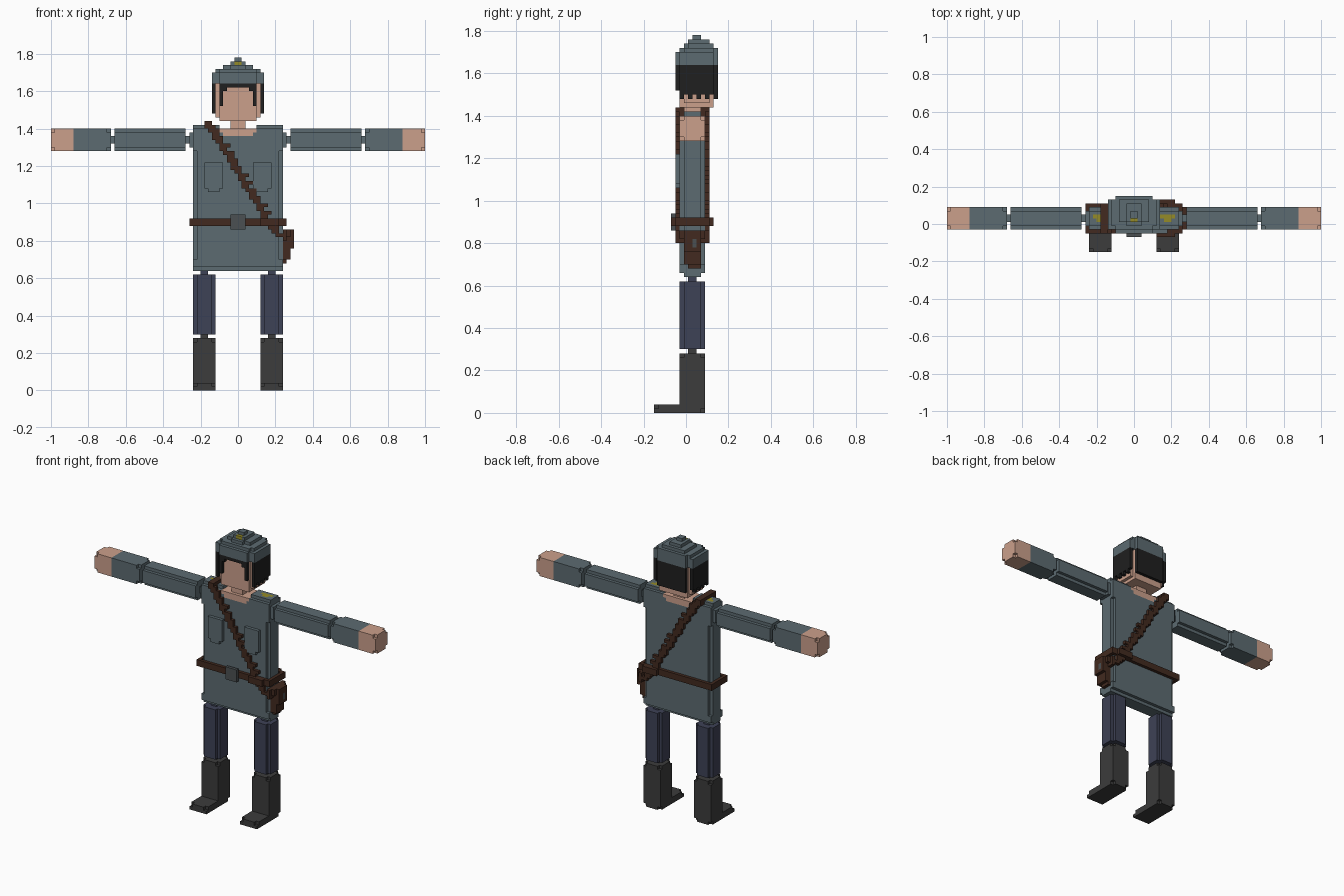
import bpy, bmesh, math

if "Cube" in bpy.data.objects:
    bpy.data.objects.remove(bpy.data.objects["Cube"])

U = 0.02            # edge of one block
Y0 = -0.15          # y of block row 0


def colour(name, rgb):
    m = bpy.data.materials.new(name)
    m.diffuse_color = (*rgb, 1)
    m.use_nodes = True
    m.node_tree.nodes["Principled BSDF"].inputs["Base Color"].default_value = m.diffuse_color
    return m


MATS = {
    'coat': colour('slate_cloth', (0.107, 0.147, 0.165)),
    'skin': colour('skin', (0.60, 0.35, 0.26)),
    'navy': colour('navy_cloth', (0.048, 0.054, 0.093)),
    'boot': colour('boot_black', (0.045, 0.045, 0.045)),
    'hair': colour('hair_black', (0.014, 0.014, 0.014)),
    'leather': colour('brown_leather', (0.054, 0.023, 0.014)),
    'brass': colour('brass', (0.30, 0.26, 0.02)),
    'metal': colour('dull_metal', (0.07, 0.08, 0.085)),
}
SIDES = [((1, 0, 0), [(1, 0, 0), (1, 1, 0), (1, 1, 1), (1, 0, 1)]),
         ((-1, 0, 0), [(0, 0, 0), (0, 0, 1), (0, 1, 1), (0, 1, 0)]),
         ((0, 1, 0), [(0, 1, 0), (0, 1, 1), (1, 1, 1), (1, 1, 0)]),
         ((0, -1, 0), [(0, 0, 0), (1, 0, 0), (1, 0, 1), (0, 0, 1)]),
         ((0, 0, 1), [(0, 0, 1), (1, 0, 1), (1, 1, 1), (0, 1, 1)]),
         ((0, 0, -1), [(0, 0, 0), (0, 1, 0), (1, 1, 0), (1, 0, 0)])]


class Part:
    """A solid of blocks: fill and cut boxes, then skin the outside."""

    def __init__(self, name, side=1):
        self.name, self.side, self.cells = name, side, {}

    def span(self, x0, x1, y0, y1, z0, z1):
        if self.side < 0:
            x0, x1 = -x1, -x0
        return [(x, y, z) for x in range(x0, x1) for y in range(y0, y1) for z in range(z0, z1)]

    def box(self, mat, *b):
        for c in self.span(*b):
            self.cells[c] = mat

    def cut(self, *b):
        for c in self.span(*b):
            self.cells.pop(c, None)

    def cut_edges(self, x0, x1, y0, y1, z0, z1, axis):
        """Remove one block along the four edges parallel to axis ('c' = corners only)."""
        r = [(x0, x1), (y0, y1), (z0, z1)]
        ends = [[(a, a + 1), (b - 1, b)] for a, b in r]
        if axis != 'c':
            ends[axis] = [r[axis]]
        for i in ends[0]:
            for j in ends[1]:
                for k in ends[2]:
                    self.cut(*i, *j, *k)

    def build(self):
        me = bpy.data.meshes.new(self.name)
        used = sorted(set(self.cells.values()))
        for m in used:
            me.materials.append(MATS[m])
        bm, verts = bmesh.new(), {}
        for (x, y, z), m in self.cells.items():
            for d, quad in SIDES:
                if (x + d[0], y + d[1], z + d[2]) in self.cells:
                    continue
                vs = []
                for a, b, c in quad:
                    k = (x + a, y + b, z + c)
                    if k not in verts:
                        verts[k] = bm.verts.new((k[0] * U, Y0 + k[1] * U, k[2] * U))
                    vs.append(verts[k])
                bm.faces.new(vs).material_index = used.index(m)
        bmesh.ops.dissolve_limit(bm, angle_limit=math.radians(1), verts=bm.verts[:],
                                 edges=bm.edges[:], delimit={'MATERIAL'})
        bm.to_mesh(me)
        bm.free()
        bpy.context.collection.objects.link(bpy.data.objects.new(self.name, me))


def oval(part, mat, rx, ry, cy, z0, z1):
    """Rounded-square layer of blocks."""
    for x, y, z in part.span(-8, 8, 4, 16, z0, z1):
        if abs((x + .5) / rx) ** 4 + abs((y + .5 - cy) / ry) ** 4 <= 1:
            part.cells[x, y, z] = mat


# limbs
for s, tag in ((1, 'left'), (-1, 'right')):
    boot = Part(tag + '_boot', s)
    boot.box('boot', 6, 12, 6, 12, 0, 14)
    boot.cut_edges(6, 12, 6, 12, 0, 14, 'c')
    boot.box('boot', 6, 12, 0, 7, 0, 2)
    boot.cut(6, 7, 0, 1, 1, 2)
    boot.cut(11, 12, 0, 1, 1, 2)
    boot.box('boot', 8, 10, 8, 10, 14, 15)
    boot.build()

    leg = Part(tag + '_leg', s)
    leg.box('navy', 6, 12, 6, 12, 15, 31)
    leg.cut_edges(6, 12, 6, 12, 15, 31, 2)
    leg.box('navy', 8, 10, 8, 10, 31, 32)
    leg.build()

    upper = Part(tag + '_upper_arm', s)
    upper.box('coat', 14, 33, 6, 12, 64, 70)
    upper.cut_edges(14, 33, 6, 12, 64, 70, 0)
    upper.box('coat', 13, 14, 8, 10, 66, 68)
    upper.box('coat', 33, 34, 8, 10, 66, 68)
    upper.build()

    fore = Part(tag + '_forearm_and_hand', s)
    fore.box('coat', 34, 44, 6, 12, 64, 70)
    fore.box('skin', 44, 50, 6, 12, 64, 70)
    fore.cut_edges(34, 50, 6, 12, 64, 70, 'c')
    fore.build()

# tunic with shoulder caps, neckline, pockets and shoulder badges
tunic = Part('tunic')
tunic.box('coat', -12, 12, 6, 12, 33, 70)
tunic.cut_edges(-12, 12, 6, 12, 35, 64, 2)
tunic.box('coat', -12, 12, 7, 11, 32, 33)
tunic.box('coat', -12, 12, 7, 11, 70, 71)
tunic.cut(-5, 5, 6, 12, 70, 71)
tunic.box('skin', -5, 5, 6, 12, 69, 70)
tunic.box('skin', -4, 4, 6, 12, 68, 69)
for s in (1, -1):
    tunic.side = s
    tunic.box('coat', 12, 13, 7, 11, 65, 69)
    tunic.box('coat', 4, 9, 5, 6, 54, 61)
    tunic.box('coat', 5, 8, 5, 6, 53, 54)
    tunic.box('brass', 7, 11, 9, 10, 70, 71)
    tunic.box('brass', 8, 10, 8, 9, 70, 71)
tunic.build()

# head and neck
head = Part('head')
head.box('skin', -2, 2, 7, 11, 70, 72)
head.box('skin', -5, 5, 6, 14, 72, 73)
head.box('skin', -6, 6, 6, 14, 73, 82)
head.cut_edges(-6, 6, 6, 14, 73, 82, 2)
head.build()

# hair, open around the face, longer at the sides and back
hair = Part('hair')
oval(hair, 'hair', 7, 5, 10, 74, 82)
hair.cut(-6, 6, 6, 14, 74, 82)
hair.cut(-4, 4, 4, 7, 74, 80)
hair.cut(-3, 3, 4, 7, 80, 81)
hair.cut(-5, 5, 4, 6, 74, 76)
for y in range(7, 14, 2):
    hair.cut(-7, 7, y, y + 1, 74, 75)
hair.build()

# cap with stepped crown and badge
cap = Part('cap')
oval(cap, 'coat', 7, 5, 10, 82, 85)
oval(cap, 'coat', 6.3, 4.6, 10.3, 85, 86)
oval(cap, 'coat', 4.2, 3.4, 10.8, 86, 87)
cap.box('coat', -3, 3, 8, 13, 86, 87)
cap.box('coat', -2, 2, 8, 13, 87, 88)
cap.box('coat', -1, 1, 9, 11, 88, 89)
cap.box('brass', -1, 1, 8, 9, 86, 88)
cap.build()

# shoulder strap running diagonally on both faces of the tunic
strap = Part('shoulder_strap')
for z in range(41, 71):
    x = round((-0.16 + (1.43 - (z + .5) * U) / 1.62) / U)
    for y in (5, 12):
        strap.box('leather', x - 1, min(x + 2, 13) if z % 2 else min(x + 1, 13), y, y + 1, z, z + 1)
strap.box('leather', -9, -7, 5, 13, 71, 72)
strap.box('leather', -9, -7, 5, 7, 70, 71)
strap.box('leather', -9, -7, 11, 13, 70, 71)
strap.box('leather', 12, 13, 5, 13, 40, 43)
strap.build()

# belt, lifted where it passes over the strap
belt = Part('belt')
belt.box('leather', -13, 13, 5, 13, 44, 46)
belt.cut(-12, 12, 6, 12, 44, 46)
belt.box('leather', 6, 11, 4, 5, 44, 46)
belt.box('leather', 6, 11, 13, 14, 44, 46)
belt.build()

buckle = Part('buckle')
buckle.box('metal', -2, 2, 4, 5, 43, 47)
buckle.build()

# holster on the left hip
holster = Part('holster')
holster.box('leather', 12, 15, 7, 11, 38, 43)
holster.box('leather', 12, 14, 7, 11, 35, 38)
holster.box('leather', 12, 13, 8, 11, 34, 35)
holster.box('leather', 12, 14, 6, 12, 41, 43)
holster.box('metal', 14, 15, 9, 10, 39, 41)
holster.build()
